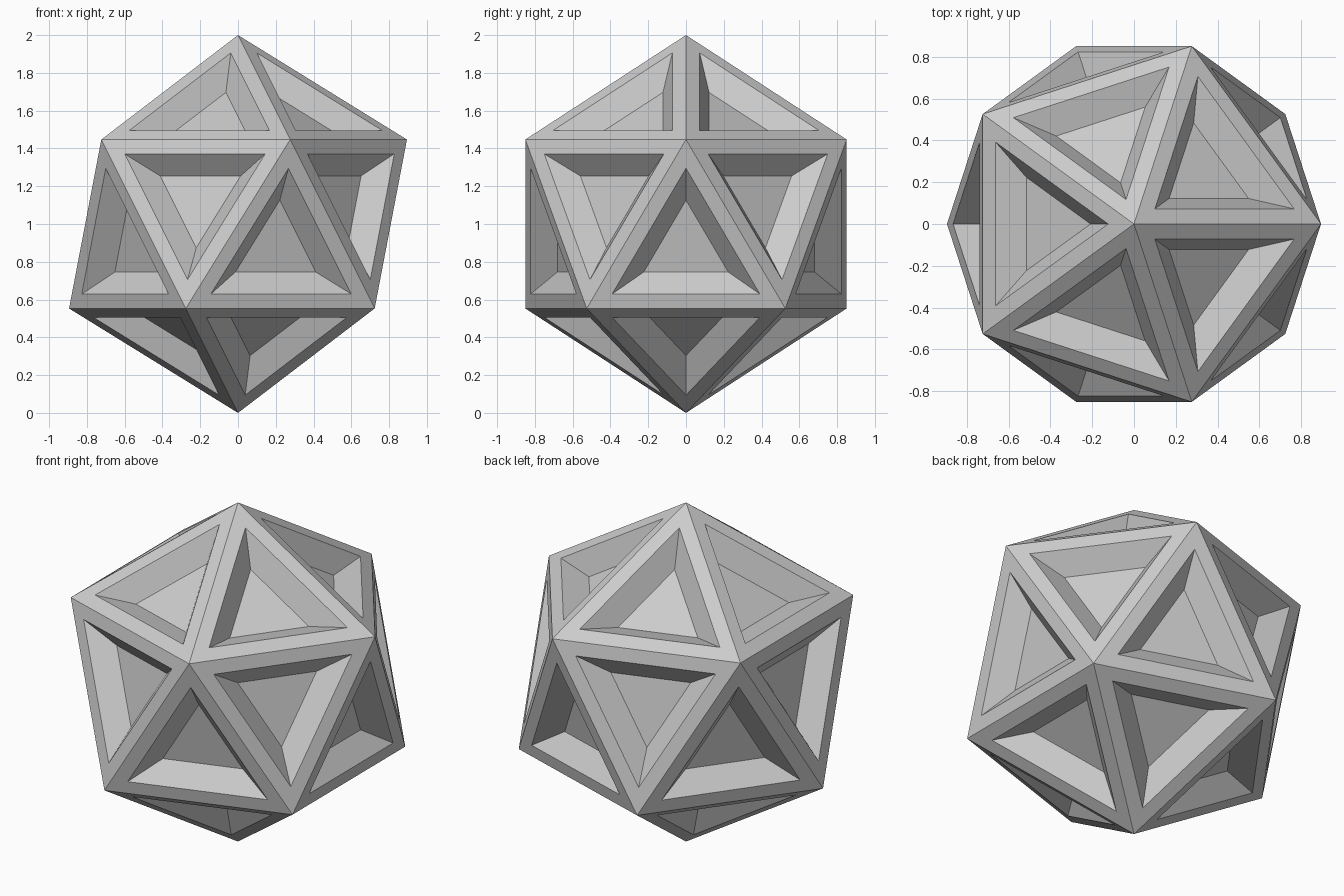
import bpy, bmesh
from mathutils import Matrix

if "Cube" in bpy.data.objects:
    bpy.data.objects.remove(bpy.data.objects["Cube"])

# Icosahedron body, poles up and down, standing on z = 0
bm = bmesh.new()
bmesh.ops.create_icosphere(bm, subdivisions=1, radius=1.0,
                           matrix=Matrix.Translation((0, 0, 1)))
bm.normal_update()
panels = bm.faces[:]

# Each triangular panel: flat border frame, then a sloped pocket with a flat floor
for thickness, depth in ((0.0775, 0.0), (0.097, -0.115)):
    bmesh.ops.inset_individual(bm, faces=panels, thickness=thickness,
                               depth=depth, use_even_offset=True)
    bm.normal_update()

mesh = bpy.data.meshes.new("recessed_icosahedron")
bm.to_mesh(mesh)
bm.free()
obj = bpy.data.objects.new("recessed_icosahedron", mesh)
bpy.context.collection.objects.link(obj)
